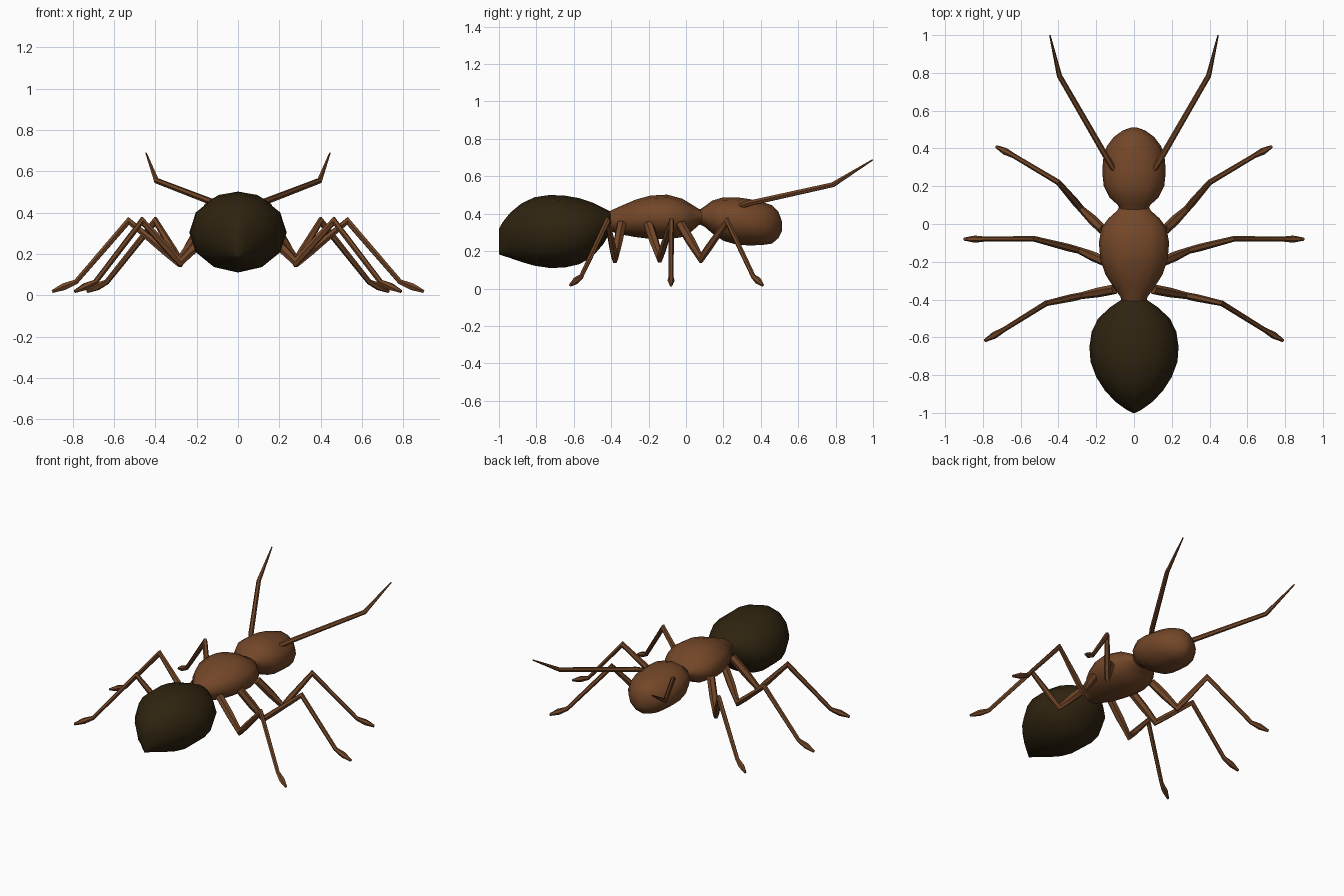
import bpy, bmesh, math
from mathutils import Vector

if "Cube" in bpy.data.objects:
    bpy.data.objects.remove(bpy.data.objects["Cube"])


def material(name, rgb):
    m = bpy.data.materials.new(name)
    m.diffuse_color = (*rgb, 1)
    m.use_nodes = True
    m.node_tree.nodes["Principled BSDF"].inputs["Base Color"].default_value = m.diffuse_color
    return m


BROWN = material("chestnut brown", (0.17, 0.062, 0.021))
DARK = material("dark olive brown", (0.028, 0.017, 0.005))


def skin_rings(name, rings, mat, angle):
    """Join equal-sized rings of points into a closed smooth skin."""
    bm = bmesh.new()
    loops = [[bm.verts.new(p) for p in ring] for ring in rings]
    n = len(loops[0])
    for a, b in zip(loops, loops[1:]):
        for i in range(n):
            j = (i + 1) % n
            bm.faces.new((a[i], a[j], b[j], b[i]))
    bm.faces.new(loops[0])
    bm.faces.new(loops[-1])
    bmesh.ops.remove_doubles(bm, verts=bm.verts, dist=0.0005)
    bmesh.ops.recalc_face_normals(bm, faces=bm.faces)
    me = bpy.data.meshes.new(name)
    bm.to_mesh(me)
    bm.free()
    me.materials.append(mat)
    ob = bpy.data.objects.new(name, me)
    bpy.context.collection.objects.link(ob)
    bpy.ops.object.select_all(action='DESELECT')
    ob.select_set(True)
    bpy.context.view_layer.objects.active = ob
    bpy.ops.object.shade_smooth_by_angle(angle=math.radians(angle))
    return ob


def body(name, sections, mat, sides=12):
    """Loft along y; each section is (y, half width, bottom z, top z)."""
    rings = []
    for y, w, lo, hi in sections:
        mid, h = (lo + hi) / 2, (hi - lo) / 2
        rings.append([(w * math.sin(t), y, mid + h * math.cos(t))
                      for t in (2 * math.pi * i / sides for i in range(sides))])
    return skin_rings(name, rings, mat, 50)


def limb(name, path, radii, side, sides=6):
    """Tapered tube through path points, mirrored by side (+1 or -1)."""
    pts = [Vector((x * side, y, z)) for x, y, z in path]
    rings = []
    for i, (p, r) in enumerate(zip(pts, radii)):
        d_in = (p - pts[max(i - 1, 0)]).normalized()
        d_out = (pts[min(i + 1, len(pts) - 1)] - p).normalized()
        d = (d_in + d_out).normalized()
        flat = Vector((pts[-1].x - pts[0].x, pts[-1].y - pts[0].y, 0))
        u = Vector((-flat.y, flat.x, 0)).normalized()   # sideways axis
        u = (u - d * u.dot(d)).normalized()
        v = d.cross(u)
        stretch = 1 / max(0.6, abs(d.dot(d_out if i == 0 else d_in)))
        rings.append([p + r * (u * math.cos(t) + v * math.sin(t) * stretch)
                      for t in (2 * math.pi * k / sides for k in range(sides))])
    return skin_rings(name, rings, BROWN, 50)


# Three body segments
body("abdomen", [
    (-0.40, 0.065, 0.31, 0.41), (-0.44, 0.125, 0.24, 0.43),
    (-0.50, 0.19, 0.17, 0.46), (-0.57, 0.224, 0.13, 0.483),
    (-0.65, 0.236, 0.112, 0.497), (-0.73, 0.23, 0.11, 0.50),
    (-0.81, 0.20, 0.122, 0.488), (-0.88, 0.155, 0.142, 0.455),
    (-0.94, 0.10, 0.163, 0.405), (-0.98, 0.045, 0.176, 0.355),
    (-1.0, 0.006, 0.182, 0.32)], DARK)
body("thorax", [
    (-0.415, 0.065, 0.31, 0.41), (-0.385, 0.072, 0.30, 0.425),
    (-0.34, 0.105, 0.288, 0.445), (-0.27, 0.15, 0.275, 0.475),
    (-0.19, 0.178, 0.265, 0.497), (-0.10, 0.186, 0.263, 0.502),
    (-0.02, 0.172, 0.275, 0.48), (0.03, 0.135, 0.305, 0.45),
    (0.07, 0.09, 0.34, 0.425), (0.10, 0.072, 0.345, 0.42)], BROWN)
body("head", [
    (0.07, 0.075, 0.345, 0.42), (0.10, 0.085, 0.33, 0.44),
    (0.14, 0.13, 0.295, 0.47), (0.20, 0.16, 0.255, 0.488),
    (0.27, 0.168, 0.235, 0.488), (0.34, 0.164, 0.23, 0.478),
    (0.41, 0.145, 0.233, 0.462), (0.46, 0.108, 0.24, 0.445),
    (0.495, 0.06, 0.27, 0.41), (0.512, 0.012, 0.305, 0.36)], BROWN)

# Leg joints: hip, low bend, knee, ankle, foot tip
legs = {
    "front_leg": [(0.165, -0.03, 0.345), (0.28, 0.08, 0.16),
                  (0.40, 0.22, 0.36), (0.635, 0.36, 0.065), (0.73, 0.41, 0.018)],
    "middle_leg": [(0.15, -0.20, 0.345), (0.29, -0.14, 0.16),
                   (0.53, -0.078, 0.36), (0.785, -0.08, 0.065), (0.90, -0.08, 0.018)],
    "rear_leg": [(0.10, -0.345, 0.345), (0.28, -0.38, 0.16),
                 (0.465, -0.42, 0.36), (0.69, -0.56, 0.065), (0.79, -0.618, 0.018)],
}
for side, tag in ((1, "right"), (-1, "left")):
    for name, (hip, low, knee, ankle, tip) in legs.items():
        hip, low, knee, ankle, tip = map(Vector, (hip, low, knee, ankle, tip))
        path = [hip, hip.lerp(low, 0.5), low, low.lerp(knee, 0.25), knee, ankle,
                ankle.lerp(tip, 0.5), tip]
        limb(f"{tag}_{name}", path,
             [0.026, 0.026, 0.018, 0.02, 0.015, 0.013, 0.019, 0.008], side)
    # Elbowed antenna
    limb(f"{tag}_antenna", [(0.10, 0.28, 0.435), (0.135, 0.335, 0.455),
                            (0.395, 0.785, 0.555), (0.445, 0.998, 0.688)],
         [0.014, 0.016, 0.014, 0.004], side)
